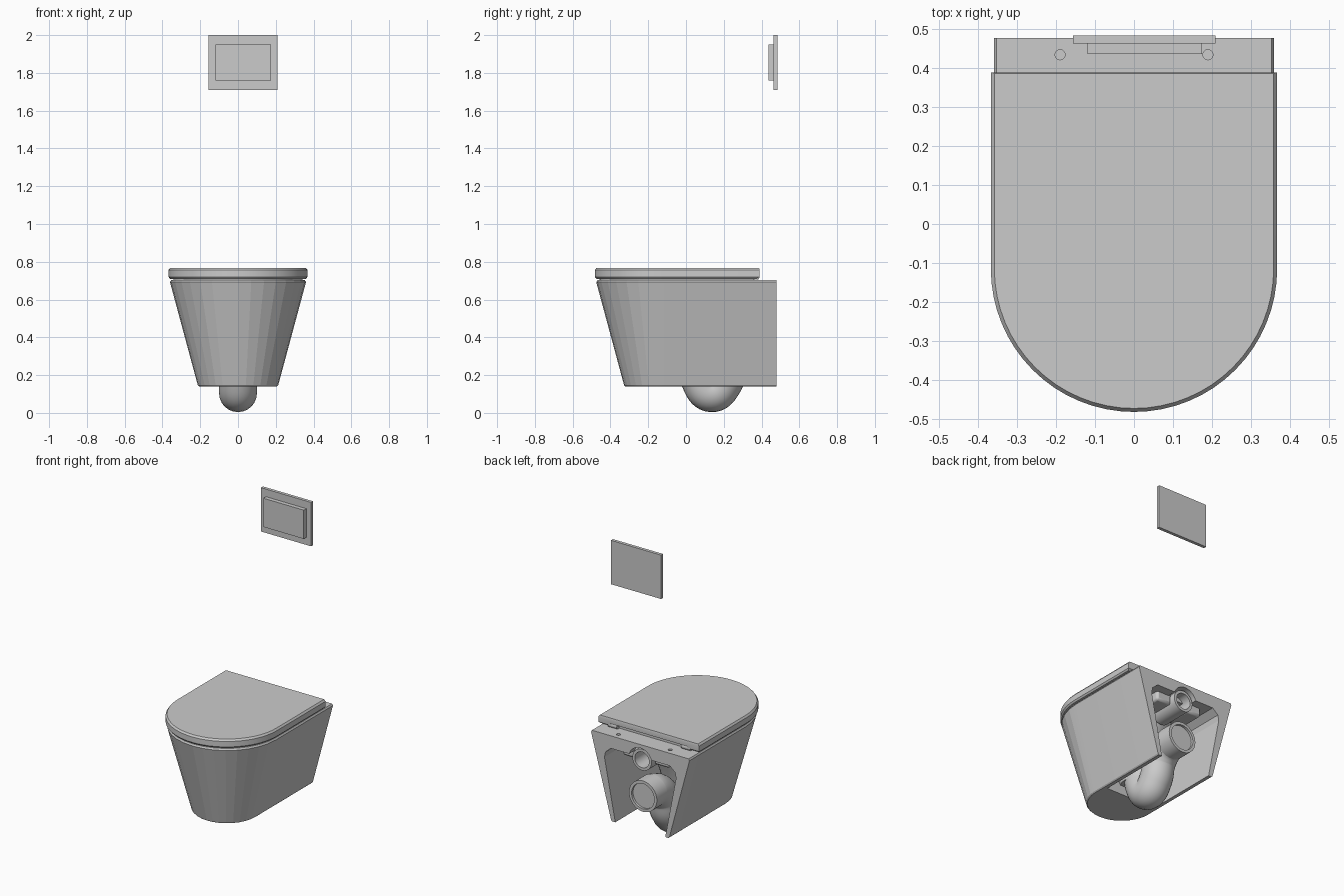
import bpy, bmesh
from math import sin, cos, pi, radians
from mathutils import Vector

if "Cube" in bpy.data.objects:
    bpy.data.objects.remove(bpy.data.objects["Cube"])


def loft(name, rings, angle=30):
    """Skin a stack of equal-length point rings and cap both ends."""
    bm = bmesh.new()
    vs = [[bm.verts.new(p) for p in r] for r in rings]
    n = len(rings[0])
    for a, b in zip(vs, vs[1:]):
        for i in range(n):
            j = (i + 1) % n
            bm.faces.new((a[i], a[j], b[j], b[i]))
    bm.faces.new(vs[0])
    bm.faces.new(vs[-1])
    bmesh.ops.recalc_face_normals(bm, faces=bm.faces)
    me = bpy.data.meshes.new(name)
    bm.to_mesh(me)
    bm.free()
    ob = bpy.data.objects.new(name, me)
    bpy.context.collection.objects.link(ob)
    smooth(ob, angle)
    return ob


def activate(ob):
    bpy.ops.object.select_all(action='DESELECT')
    ob.select_set(True)
    bpy.context.view_layer.objects.active = ob


def smooth(ob, angle):
    activate(ob)
    bpy.ops.object.shade_smooth_by_angle(angle=radians(angle))


def u_ring(r, z, back, segs, yc=-0.115):
    pts = [(r, back, z)]
    for i in range(segs + 1):
        a = pi * i / segs
        pts.append((r * cos(a), yc - r * sin(a), z))
    return pts + [(-r, back, z)]


def ellipse(rx, ry, cy, z, n=48):
    return [(rx * cos(2 * pi * i / n), cy + ry * sin(2 * pi * i / n), z) for i in range(n)]


def tube_y(name, profile, x, z, n=48):
    """Round part along y from (radius, y) pairs."""
    return loft(name, [[(x + r * cos(2 * pi * i / n), y, z + r * sin(2 * pi * i / n))
                        for i in range(n)] for r, y in profile])


def box(name, x0, x1, y0, y1, z0, z1, bevel=0):
    ob = loft(name, [[(x0, y0, z), (x1, y0, z), (x1, y1, z), (x0, y1, z)] for z in (z0, z1)])
    if bevel:
        m = ob.modifiers.new("bevel", 'BEVEL')
        m.width = bevel
        m.segments = 2
    return ob


def boolean(ob, tool, op='DIFFERENCE', keep=False):
    activate(ob)
    m = ob.modifiers.new("bool", 'BOOLEAN')
    m.operation, m.object, m.solver = op, tool, 'EXACT'
    bpy.ops.object.modifier_apply(modifier=m.name)
    if not keep:
        bpy.data.objects.remove(tool)


# tapered ceramic body
bowl = loft("bowl", [u_ring(r, z, 0.478, 16) for r, z in
                     [(0.206, 0.14), (0.213, 0.147), (0.36, 0.692), (0.354, 0.703)]], 9)

# open cavity at the back and underside
half = [(0.175, 0.10), (0.262, 0.55), (0.255, 0.585), (0.215, 0.62)]
outline = half + [(-x, z) for x, z in reversed(half)]
boolean(bowl, loft("cavity", [[(x, y, z) for x, z in outline] for y in (-0.03, 0.6)]))
boolean(bowl, tube_y("inlet_recess", [(0.085, 0.40), (0.085, 0.6)], 0, 0.595))

# basin hull seen through the cavity, then the basin hollow
boolean(bowl, loft("basin_hull", [ellipse(0.10, 0.10, 0.03, 0.20), ellipse(0.13, 0.15, 0.0, 0.30),
                                  ellipse(0.20, 0.24, -0.05, 0.45), ellipse(0.27, 0.34, -0.06, 0.66)]), 'UNION')
hollow = loft("basin_hollow", [ellipse(0.08, 0.10, 0.0, 0.37), ellipse(0.17, 0.21, -0.05, 0.46),
                               ellipse(0.24, 0.31, -0.06, 0.66), ellipse(0.24, 0.31, -0.06, 0.75)])
boolean(bowl, hollow, keep=True)

# fixing holes in the rear deck
for s in (-1, 1):
    boolean(bowl, loft("deck_hole", [[(s * 0.19 + p[0], p[1], p[2]) for p in ellipse(0.013, 0.013, 0.435, z, 16)]
                                     for z in (0.67, 0.75)]))
smooth(bowl, 9)

# seat under the lid
seat = loft("seat", [u_ring(0.342, z, 0.36, 32) for z in (0.70, 0.716)])
boolean(seat, hollow)

# lid with softened edges and a hinge notch at the back
lid = loft("lid", [u_ring(r, z, b, 32) for r, z, b in
                   [(0.36, 0.710, 0.375), (0.368, 0.72, 0.388), (0.368, 0.756, 0.39), (0.359, 0.768, 0.387)]])
boolean(lid, box("notch", -0.28, 0.28, 0.362, 0.5, 0.69, 0.732))
smooth(lid, 30)

# hinge barrels
for s, side in ((-1, "left"), (1, "right")):
    loft("hinge_" + side, [[(x * s, 0.372 + 0.017 * cos(i * pi / 12), 0.719 + 0.017 * sin(i * pi / 12))
                            for i in range(24)] for x in (0.235, 0.30)])

# water trap: swept U-bend up to the outlet
cu = bpy.data.curves.new("trap", 'CURVE')
cu.dimensions = '3D'
cu.bevel_depth, cu.bevel_resolution = 0.1, 10
cu.use_fill_caps = True
cu.resolution_u = 10
path = [(0.065, 0.29), (0.075, 0.17), (0.135, 0.104), (0.20, 0.16), (0.24, 0.28), (0.32, 0.345), (0.40, 0.35)]
sp = cu.splines.new('BEZIER')
sp.bezier_points.add(len(path) - 1)
for bp, (y, z) in zip(sp.bezier_points, path):
    bp.co = (0, y, z)
    bp.handle_left_type = bp.handle_right_type = 'AUTO'
trap = bpy.data.objects.new("trap", cu)
bpy.context.collection.objects.link(trap)
activate(trap)
bpy.ops.object.convert(target='MESH')
smooth(bpy.context.object, 40)

# outlet and inlet sockets
tube_y("outlet_socket", [(0.102, 0.34), (0.102, 0.45), (0.083, 0.45), (0.083, 0.435)], 0, 0.35)
tube_y("inlet_socket", [(0.07, 0.25), (0.07, 0.46), (0.052, 0.46), (0.052, 0.33)], 0, 0.595)
for s, side in ((-1, "left"), (1, "right")):
    x0, x1 = sorted((s * 0.06, s * 0.17))
    box("inlet_block_" + side, x0, x1, 0.24, 0.42, 0.565, 0.65, 0.015)

# wall flush plate and button
box("flush_plate", -0.157, 0.21, 0.464, 0.485, 1.71, 2.0)
box("flush_button", -0.12, 0.175, 0.437, 0.466, 1.76, 1.95)
